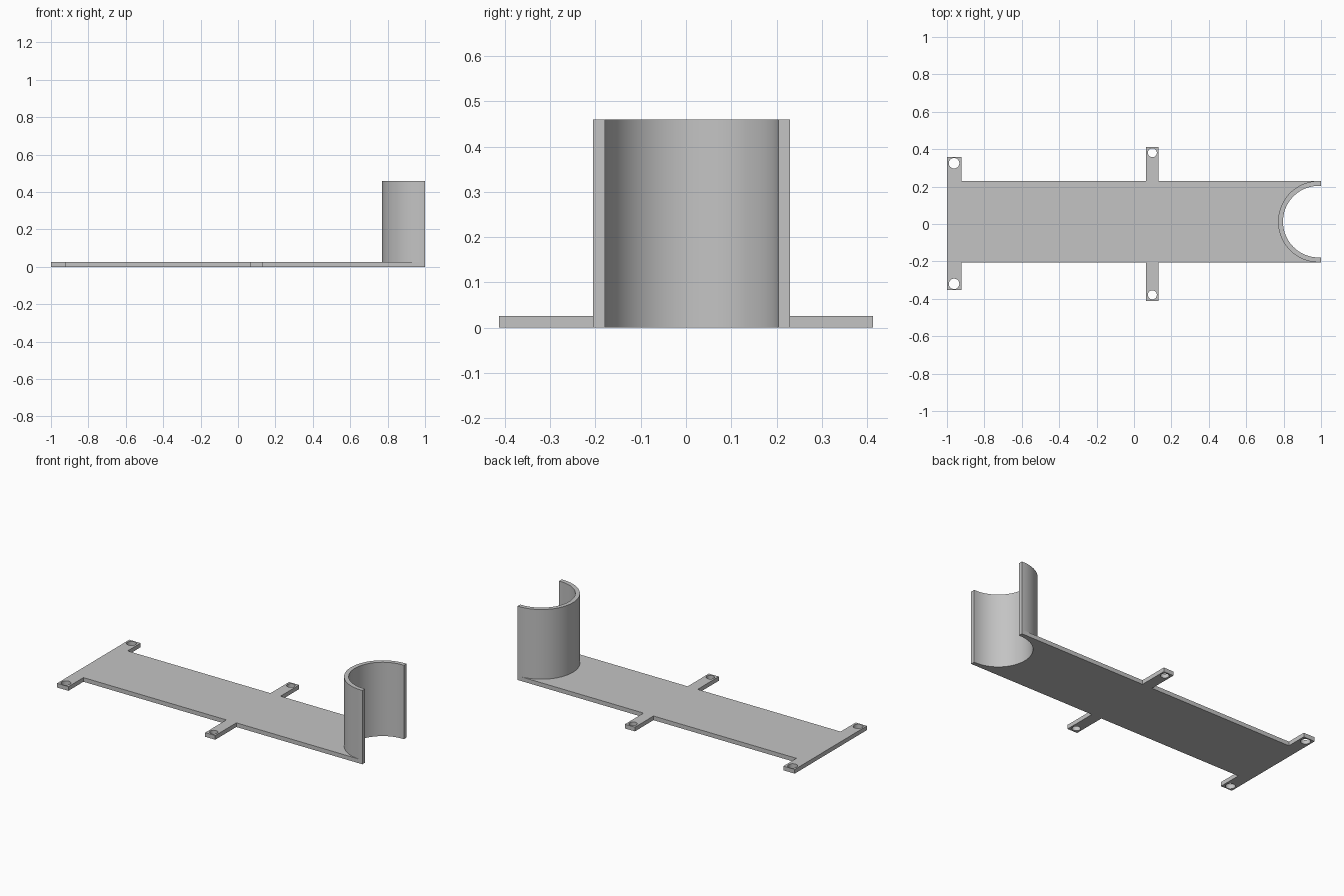
import bpy, bmesh
from math import sin, cos, pi

cube = bpy.data.objects.get("Cube")
if cube:
    bpy.data.objects.remove(cube, do_unlink=True)

# Main sizes
THICK = 0.026
HEIGHT = 0.46
CX, CY = 0.988, 0.0125      # axis of the half-round cradle
OUTER = 0.2175
INNER = OUTER - THICK
LOW, HIGH = CY - OUTER, CY + OUTER

grey = bpy.data.materials.new("light grey")
grey.use_nodes = True
colour = (0.55, 0.55, 0.55, 1)
grey.diffuse_color = colour
grey.node_tree.nodes["Principled BSDF"].inputs["Base Color"].default_value = colour


def arc(cx, cy, r, start, end, steps):
    """Points along an arc, both ends included."""
    angles = [start + (end - start) * i / steps for i in range(steps + 1)]
    return [(cx + r * cos(a), cy + r * sin(a)) for a in angles]


def extrude_profile(name, outlines, height):
    """Extrude a closed outline, with any further outlines as holes."""
    curve = bpy.data.curves.new(name, "CURVE")
    curve.dimensions = "2D"
    curve.fill_mode = "BOTH"
    curve.extrude = height / 2
    for points in outlines:
        spline = curve.splines.new("POLY")
        spline.points.add(len(points) - 1)
        for p, (x, y) in zip(spline.points, points):
            p.co = (x, y, 0, 1)
        spline.use_cyclic_u = True
    obj = bpy.data.objects.new(name, curve)
    bpy.context.collection.objects.link(obj)
    bpy.ops.object.select_all(action="DESELECT")
    obj.select_set(True)
    bpy.context.view_layer.objects.active = obj
    bpy.ops.object.convert(target="MESH")
    obj = bpy.context.object
    obj.name = name

    # Weld caps to walls and stand the part on the floor
    bm = bmesh.new()
    bm.from_mesh(obj.data)
    bmesh.ops.remove_doubles(bm, verts=bm.verts, dist=1e-5)
    bmesh.ops.translate(bm, verts=bm.verts, vec=(0, 0, height / 2))
    bmesh.ops.recalc_face_normals(bm, faces=bm.faces)
    bm.to_mesh(obj.data)
    bm.free()
    obj.data.materials.clear()
    obj.data.materials.append(grey)
    bpy.ops.object.shade_smooth_by_angle(angle=pi / 6)
    return obj


# Base plate: end tabs, middle tabs, scooped end and screw holes
END_X, MID_A, MID_B = -0.922, 0.063, 0.132
END_LOW, END_HIGH, MID_Y = -0.353, 0.358, 0.413
plate = [(-1, END_LOW), (END_X, END_LOW), (END_X, LOW),
         (MID_A, LOW), (MID_A, -MID_Y), (MID_B, -MID_Y), (MID_B, LOW)]
plate += arc(CX, CY, OUTER, 1.5 * pi, 0.5 * pi, 64)
plate += [(MID_B, HIGH), (MID_B, MID_Y), (MID_A, MID_Y), (MID_A, HIGH),
          (END_X, HIGH), (END_X, END_HIGH), (-1, END_HIGH)]


def hole(x, y, r):
    return arc(x, y, r, 0, 2 * pi, 32)[:-1]


holes = [hole(-0.962, 0.325, 0.028), hole(-0.962, -0.32, 0.028),
         hole(0.098, 0.381, 0.024), hole(0.098, -0.379, 0.024)]
extrude_profile("base_plate", [plate] + holes, THICK)

# Upright half-round cradle with short straight lips
cradle = [(1, LOW)] + arc(CX, CY, OUTER, 1.5 * pi, 0.5 * pi, 64) + [(1, HIGH)]
cradle += [(1, CY + INNER)] + arc(CX, CY, INNER, 0.5 * pi, 1.5 * pi, 64) + [(1, CY - INNER)]
extrude_profile("half_round_cradle", [cradle], HEIGHT)
